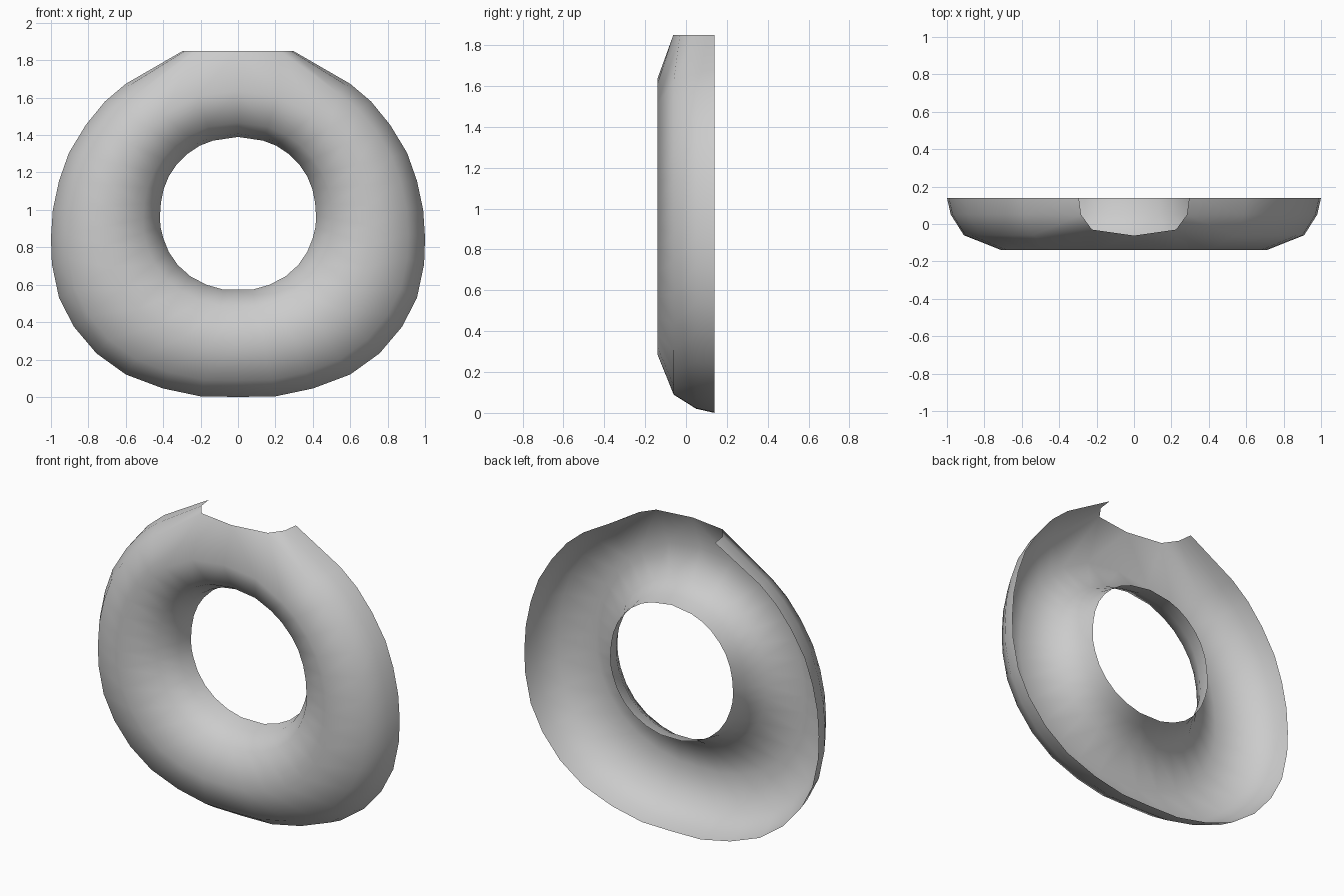
import bpy

if "Cube" in bpy.data.objects:
    bpy.data.objects.remove(bpy.data.objects["Cube"])

# Right half of the ring, bottom to top: outer and inner rim outlines (x, z)
outer = [(0, 0), (.2, .003), (.4, .045), (.6, .12), (.757, .233), (.877, .375),
         (.957, .53), (.995, .71), (1, .85), (.99, 1.0), (.957, 1.155), (.904, 1.305),
         (.813, 1.455), (.711, 1.58), (.6, 1.674), (.295, 1.85), (0, 1.88)]
inner = [(0, .573), (.075, .573), (.17, .60), (.255, .645), (.322, .705), (.37, .775),
         (.40, .85), (.415, .91), (.417, .97), (.412, 1.04), (.398, 1.11), (.37, 1.18),
         (.33, 1.24), (.27, 1.30), (.205, 1.343), (.135, 1.37), (0, 1.39)]

# Half-tube cross-section: fraction from inner to outer rim, depth y
section = [(0, .14), (.035, .05), (.155, -.06), (.5, -.14),
           (.845, -.06), (.965, .05), (1, .14)]

n = len(section)
verts = []
for (ox, oz), (ix, iz) in zip(outer, inner):
    for f, y in section:
        verts.append((ix + (ox - ix) * f, y, iz + (oz - iz) * f))

# Flat cut opening at the top
last = len(outer) - 1
verts[(last - 1) * n + 4] = (.225, -.03, 1.85)
verts[(last - 1) * n + 5] = (.283, .05, 1.85)
verts[last * n + 4] = (0, -.062, 1.85)

faces = []
for i in range(last):
    rows = 4 if i == last - 1 else n - 1
    for j in range(rows):
        a = i * n + j
        faces.append((a, a + 1, a + n + 1, a + n))
verts = verts[:last * n + 5]

mesh = bpy.data.meshes.new("half_ring_shell")
mesh.from_pydata(verts, [], faces)
ring = bpy.data.objects.new("half_ring_shell", mesh)
bpy.context.collection.objects.link(ring)
for p in mesh.polygons:
    p.use_smooth = True

# Left half
mirror = ring.modifiers.new("Mirror", 'MIRROR')
mirror.use_axis[0] = True
mirror.use_clip = True
mirror.merge_threshold = .001
